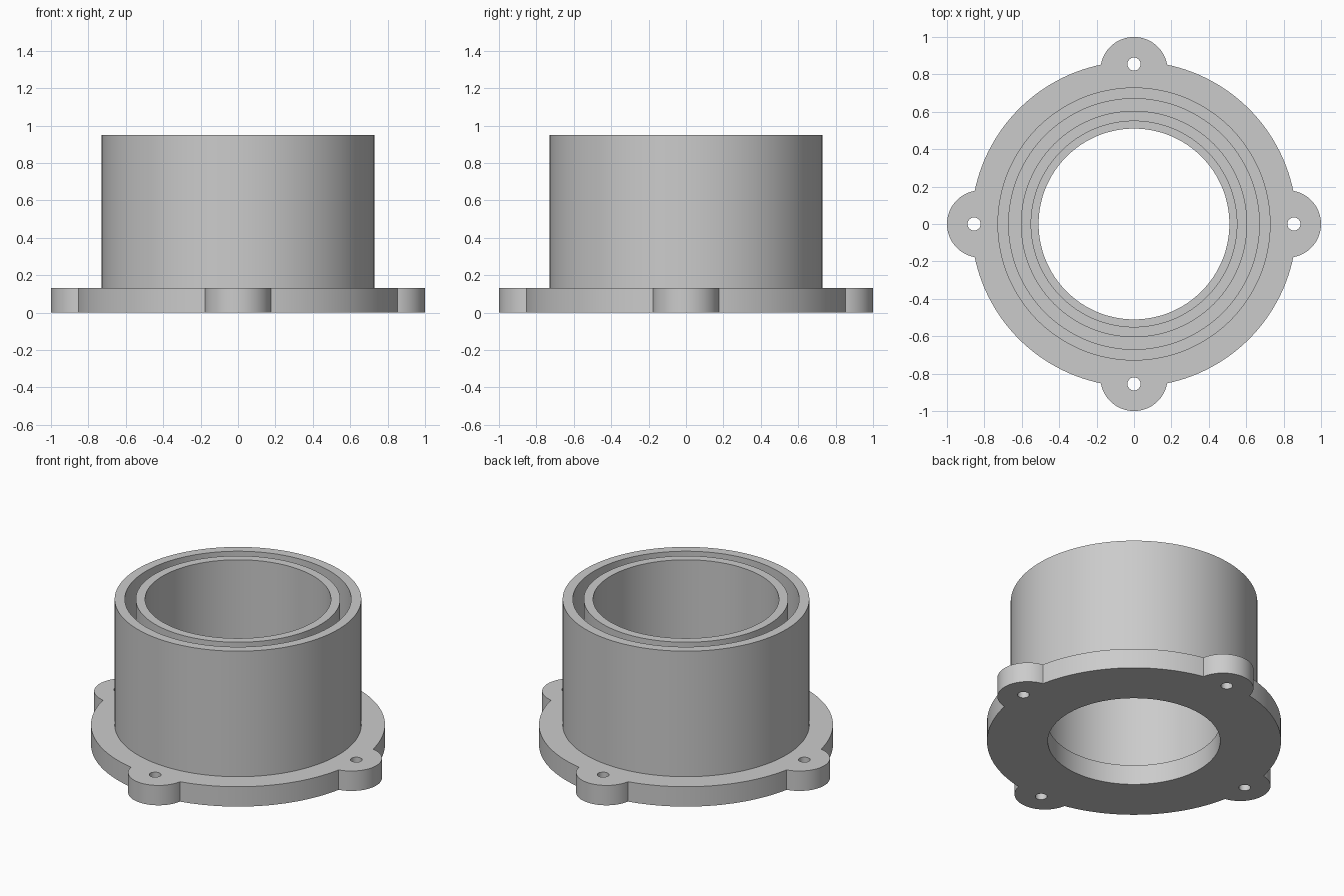
import bpy, bmesh
from math import cos, sin, pi, atan2, sqrt, radians

if "Cube" in bpy.data.objects:
    bpy.data.objects.remove(bpy.data.objects["Cube"])

FLANGE_R, FLANGE_H, TOP = 0.87, 0.13, 0.95
BORE_R, LUG_C, LUG_R = 0.51, 0.82, 0.18
HOLE_C, HOLE_R = 0.855, 0.035

grey = bpy.data.materials.new("plain_grey")
grey.use_nodes = True
colour = (0.6, 0.6, 0.6, 1)
grey.diffuse_color = colour
grey.node_tree.nodes["Principled BSDF"].inputs["Base Color"].default_value = colour


def arc(cx, cy, r, a0, a1, n):
    """n points from a0 towards a1, the end point left out."""
    return [(cx + r * cos(a0 + (a1 - a0) * i / n),
             cy + r * sin(a0 + (a1 - a0) * i / n)) for i in range(n)]


def circle(cx, cy, r, n):
    return arc(cx, cy, r, 0, 2 * pi, n)


def finish(obj):
    obj.data.materials.clear()
    obj.data.materials.append(grey)
    bpy.ops.object.select_all(action='DESELECT')
    obj.select_set(True)
    bpy.context.view_layer.objects.active = obj
    bpy.ops.object.shade_smooth_by_angle(angle=radians(30))


def plate(name, loops, height):
    """Flat plate from an outline and its holes."""
    curve = bpy.data.curves.new(name, 'CURVE')
    curve.dimensions = '2D'
    curve.fill_mode = 'BOTH'
    curve.extrude = height / 2
    for loop in loops:
        spline = curve.splines.new('POLY')
        spline.points.add(len(loop) - 1)
        for point, (x, y) in zip(spline.points, loop):
            point.co = (x, y, 0, 1)
        spline.use_cyclic_u = True
    obj = bpy.data.objects.new(name, curve)
    bpy.context.collection.objects.link(obj)
    bpy.ops.object.select_all(action='DESELECT')
    obj.select_set(True)
    bpy.context.view_layer.objects.active = obj
    bpy.ops.object.convert(target='MESH')
    obj = bpy.context.view_layer.objects.active
    bm = bmesh.new()
    bm.from_mesh(obj.data)
    bmesh.ops.translate(bm, verts=bm.verts, vec=(0, 0, height / 2))
    bmesh.ops.remove_doubles(bm, verts=bm.verts, dist=1e-5)
    bmesh.ops.recalc_face_normals(bm, faces=bm.faces)
    bm.to_mesh(obj.data)
    bm.free()
    finish(obj)


def tube(name, r_in, r_out, z0, z1, n=128):
    """Upright wall with a flat rim, open where it stands on the flange."""
    bm = bmesh.new()
    rings = [[bm.verts.new((x, y, z)) for x, y in circle(0, 0, r, n)]
             for r, z in ((r_out, z0), (r_out, z1), (r_in, z1), (r_in, z0))]
    for a, b in zip(rings, rings[1:]):
        for i in range(n):
            j = (i + 1) % n
            bm.faces.new((a[i], a[j], b[j], b[i]))
    mesh = bpy.data.meshes.new(name)
    bm.to_mesh(mesh)
    bm.free()
    obj = bpy.data.objects.new(name, mesh)
    bpy.context.collection.objects.link(obj)
    finish(obj)


# Flange outline: a disc with four rounded lugs, one per quarter turn
meet_x = (FLANGE_R ** 2 - LUG_R ** 2 + LUG_C ** 2) / (2 * LUG_C)
meet_y = sqrt(FLANGE_R ** 2 - meet_x ** 2)
rim_a = atan2(meet_y, meet_x)
lug_a = atan2(meet_y, meet_x - LUG_C)
outline, bolt_holes = [], []
for k in range(4):
    t = k * pi / 2
    outline += arc(LUG_C * cos(t), LUG_C * sin(t), LUG_R, t - lug_a, t + lug_a, 32)
    outline += arc(0, 0, FLANGE_R, t + rim_a, t + pi / 2 - rim_a, 32)
    bolt_holes.append(circle(HOLE_C * cos(t), HOLE_C * sin(t), HOLE_R, 24))

plate("flange", [outline, circle(0, 0, BORE_R, 128)] + bolt_holes, FLANGE_H)

# Two concentric walls with a narrow gap between them
tube("outer_wall", 0.67, 0.73, FLANGE_H, TOP)
tube("inner_wall", 0.55, 0.605, FLANGE_H, TOP)
